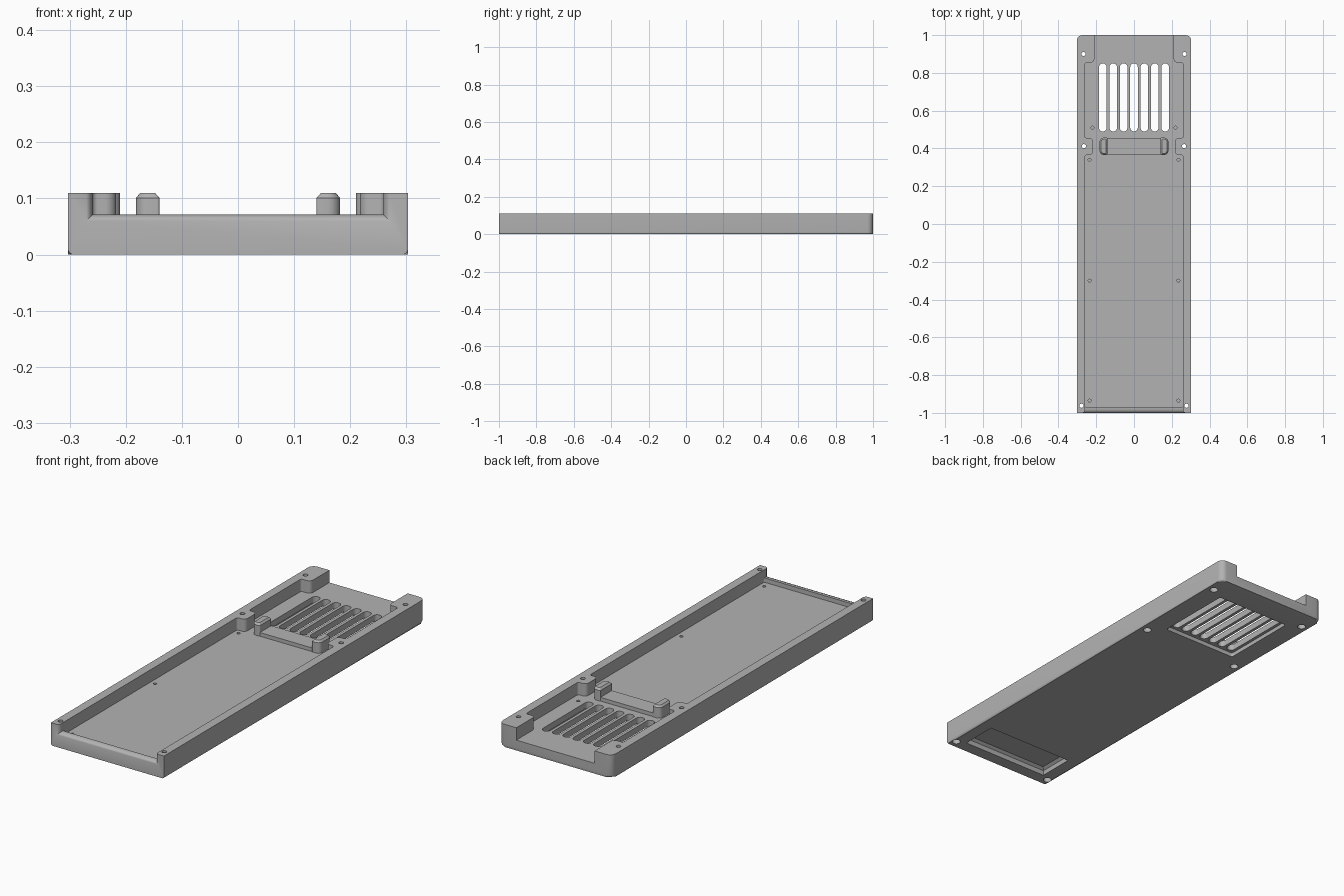
import bpy, bmesh, math
from mathutils import Vector

cube = bpy.data.objects.get("Cube")
if cube:
    bpy.data.objects.remove(cube)

grey = bpy.data.materials.new("plain grey")
grey.use_nodes = True
grey.diffuse_color = (0.45, 0.45, 0.45, 1)
grey.node_tree.nodes["Principled BSDF"].inputs["Base Color"].default_value = (0.45, 0.45, 0.45, 1)


def rounded(corners, steps=6):
    """Outline from (x, y, radius) right-angle corners."""
    out = []
    for i, (x, y, r) in enumerate(corners):
        p = Vector((x, y))
        if r == 0:
            out.append(p)
            continue
        a = (Vector(corners[i - 1][:2]) - p).normalized()
        b = (Vector(corners[(i + 1) % len(corners)][:2]) - p).normalized()
        for k in range(steps + 1):
            t = math.pi / 2 * k / steps
            out.append(p + r * (a + b - b * math.cos(t) - a * math.sin(t)))
    return out


def rect(x0, x1, y0, y1, r=0):
    return rounded([(x0, y0, r), (x1, y0, r), (x1, y1, r), (x0, y1, r)])


def circle(x, y, r, n=20):
    return [Vector((x + r * math.cos(2 * math.pi * i / n), y + r * math.sin(2 * math.pi * i / n)))
            for i in range(n)]


def loft(bm, rings):
    """Closed solid through matching rings of 3D points."""
    loops = [[bm.verts.new(p) for p in ring] for ring in rings]
    n = len(loops[0])
    for lo, hi in zip(loops, loops[1:]):
        for i in range(n):
            bm.faces.new((lo[i], lo[(i + 1) % n], hi[(i + 1) % n], hi[i]))
    bm.faces.new(loops[0][::-1])
    bm.faces.new(loops[-1])


def prism(bm, outline, z0, z1):
    loft(bm, [[(p.x, p.y, z) for p in outline] for z in (z0, z1)])


def make(name, bm):
    bmesh.ops.recalc_face_normals(bm, faces=bm.faces[:])
    mesh = bpy.data.meshes.new(name)
    bm.to_mesh(mesh)
    bm.free()
    mesh.materials.append(grey)
    obj = bpy.data.objects.new(name, mesh)
    bpy.context.collection.objects.link(obj)
    return obj


def activate(obj):
    bpy.ops.object.select_all(action='DESELECT')
    obj.select_set(True)
    bpy.context.view_layer.objects.active = obj


def cut(target, bm):
    cutter = make("cutter", bm)
    cutter.hide_render = True
    mod = target.modifiers.new("cut", 'BOOLEAN')
    mod.operation, mod.solver, mod.object = 'DIFFERENCE', 'EXACT', cutter
    activate(target)
    bpy.ops.object.modifier_apply(modifier=mod.name)
    bpy.data.objects.remove(cutter)


def smooth(obj):
    activate(obj)
    bpy.ops.object.shade_smooth_by_angle(angle=math.radians(35))


W, H, FLOOR = 0.303, 0.11, 0.05

# Tray block with rounded rear corners and softened lower edges
bm = bmesh.new()
prism(bm, rounded([(-W, -1, 0), (W, -1, 0), (W, 1, 0.03), (-W, 1, 0.03)]), 0, H)
low = [e for e in bm.edges if all(v.co.z < 0.001 for v in e.verts)
       and not all(v.co.y < -0.999 for v in e.verts)]
bmesh.ops.bevel(bm, geom=low, offset=0.01, segments=4, profile=0.5, affect='EDGES')
tray = make("tray", bm)

# Inner cavity, open at the rear, stepping round the side screw bosses
side = [(0.26, -0.97, 0.008), (0.26, 0.365, 0.01), (0.217, 0.365, 0.02), (0.217, 0.455, 0.02),
        (0.26, 0.455, 0.01), (0.26, 0.855, 0.01), (0.21, 0.855, 0.02), (0.21, 1.1, 0)]
bm = bmesh.new()
prism(bm, rounded(side + [(-x, y, r) for x, y, r in reversed(side)]), FLOOR, 0.2)
cut(tray, bm)

# Front opening above a rounded lip
bm = bmesh.new()
sections = [(-1.01, 0.27, 0.06), (-1, 0.27, 0.06), (-0.996, 0.264, 0.066),
            (-0.985, 0.259, 0.071), (-0.96, 0.259, 0.071)]
loft(bm, [[(-x, y, z), (x, y, z), (x, y, 0.2), (-x, y, 0.2)] for y, x, z in sections])
cut(tray, bm)

# Recess under the vents and sloped finger pocket under the front
bm = bmesh.new()
prism(bm, rect(-0.2, 0.2, 0.475, 0.865, 0.01), -0.02, 0.02)
x = 0.235
loft(bm, [[(-a, y0, z), (a, y0, z), (a, y1, z), (-a, y1, z)]
          for a, y0, y1, z in ((x, -0.94, -0.76, -0.02), (x, -0.94, -0.76, 0),
                               (x - 0.004, -0.934, -0.762, 0.02), (x - 0.018, -0.92, -0.768, 0.03))])
cut(tray, bm)

# Vent slots
bm = bmesh.new()
for i in range(-3, 4):
    prism(bm, rect(i * 0.055 - 0.02, i * 0.055 + 0.02, 0.49, 0.85, 0.0195), -0.05, 0.15)
cut(tray, bm)

# Counterbored screw holes and small blind pilot holes
bm = bmesh.new()
for s in (-1, 1):
    for x, y in ((0.268, 0.9), (0.265, 0.412), (0.278, -0.962)):
        rings = ((0.019, -0.02), (0.019, 0.04), (0.011, 0.04), (0.011, 0.2))
        loft(bm, [[(p.x, p.y, z) for p in circle(s * x, y, r)] for r, z in rings])
    for x, y in ((0.235, -0.935), (0.235, -0.3), (0.235, 0.34), (0.22, 0.51)):
        prism(bm, circle(s * x, y, 0.008, 12), 0.035, 0.07)
cut(tray, bm)
smooth(tray)

# Low retaining bar between two upright end posts
bm = bmesh.new()
prism(bm, rect(-0.15, 0.15, 0.368, 0.455), FLOOR - 0.005, 0.068)
smooth(make("retaining_bar", bm))
for s, name in ((-1, "right_post"), (1, "left_post")):
    bm = bmesh.new()
    inner, outer = s * 0.14, s * 0.182
    rings = [(0, FLOOR - 0.005), (0, H - 0.009), (0.008, H)]
    loft(bm, [[(p.x, p.y, z) for p in rounded([
        (inner + s * d, 0.366 + d, 0.004), (outer - s * d, 0.366 + d, 0.022 - d),
        (outer - s * d, 0.457 - d, 0.022 - d), (inner + s * d, 0.457 - d, 0.004)])]
        for d, z in rings])
    smooth(make(name, bm))
